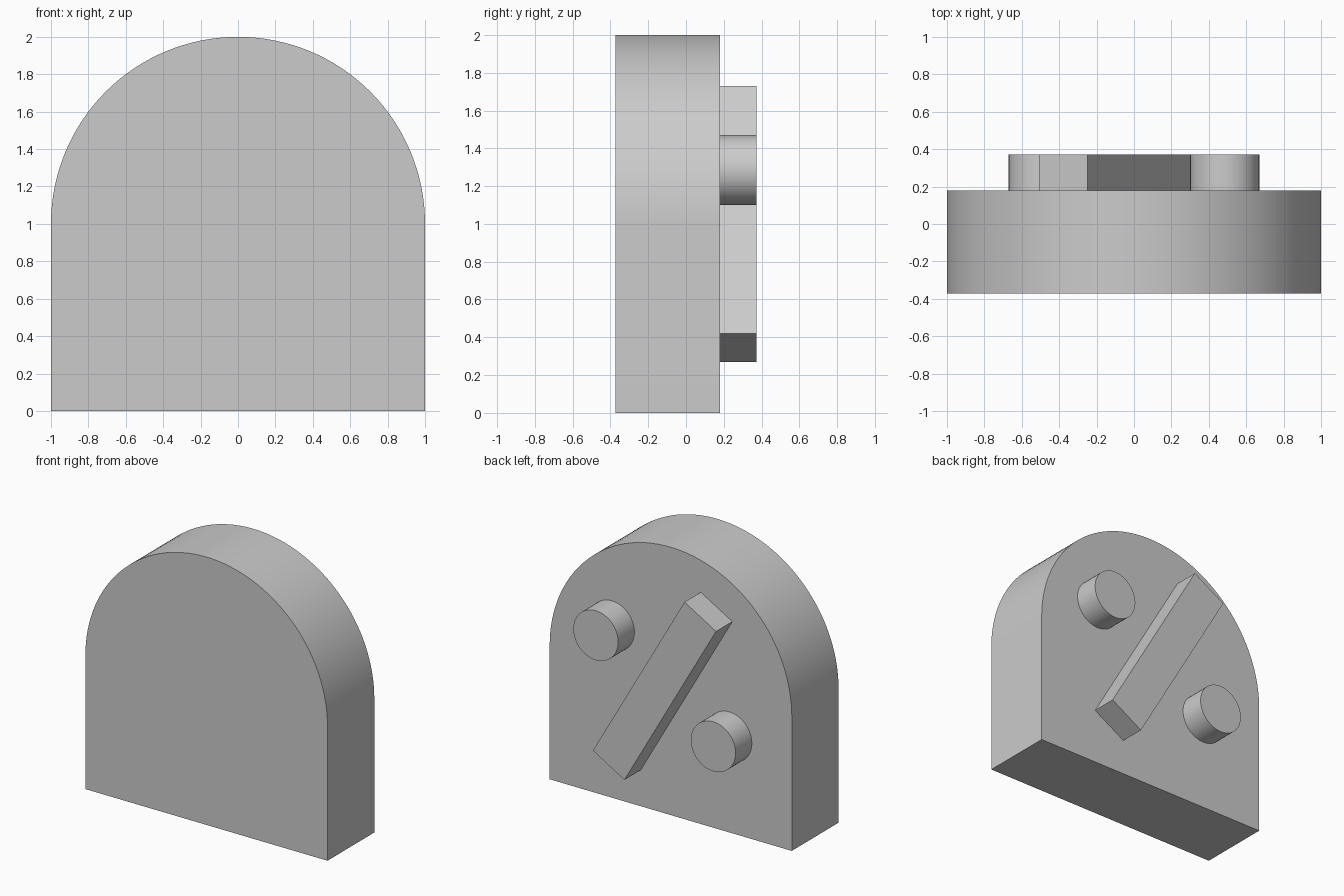
import bpy, bmesh, math
from mathutils import Vector

if "Cube" in bpy.data.objects:
    bpy.data.objects.remove(bpy.data.objects["Cube"])

FRONT, FACE, BACK = -0.372, 0.18, 0.372


def arc(cx, cz, r, a0, a1, n):
    """Points along an arc in the xz plane, both ends included."""
    return [(cx + r * math.cos(a0 + (a1 - a0) * i / n),
             cz + r * math.sin(a0 + (a1 - a0) * i / n)) for i in range(n + 1)]


def prism(name, profile, y0, y1):
    """Extrude a closed xz profile from y0 to y1."""
    bm = bmesh.new()
    base = bm.faces.new([bm.verts.new((x, y0, z)) for x, z in profile])
    new = bmesh.ops.extrude_face_region(bm, geom=[base], use_keep_orig=True)["geom"]
    bmesh.ops.translate(bm, vec=Vector((0, y1 - y0, 0)),
                        verts=[g for g in new if isinstance(g, bmesh.types.BMVert)])
    bmesh.ops.recalc_face_normals(bm, faces=bm.faces)
    mesh = bpy.data.meshes.new(name)
    bm.to_mesh(mesh)
    bm.free()
    obj = bpy.data.objects.new(name, mesh)
    bpy.context.collection.objects.link(obj)
    bpy.ops.object.select_all(action='DESELECT')
    obj.select_set(True)
    bpy.context.view_layer.objects.active = obj
    bpy.ops.object.shade_smooth_by_angle(angle=math.radians(30))
    return obj


# Arched body: square base with a half-round top
prism("arched_body", [(-1, 0), (1, 0)] + arc(0, 1, 1, 0, math.pi, 64), FRONT, FACE)

# Diagonal bar on the back, 60 degrees from horizontal
along = Vector((-0.5, math.sqrt(3) / 2)) * 0.757
across = Vector((math.sqrt(3) / 2, 0.5)) * 0.15
centre = Vector((0, 1))
prism("diagonal_bar",
      [tuple(centre + a * along + b * across)
       for a, b in ((-1, -1), (-1, 1), (1, 1), (1, -1))], FACE, BACK)

# Round pegs on either side of the bar
for name, s in (("upper_peg", 1), ("lower_peg", -1)):
    circle = arc(0.485 * s, 1 + 0.285 * s, 0.185, 0, math.tau, 48)[:-1]
    prism(name, circle, FACE, BACK)
